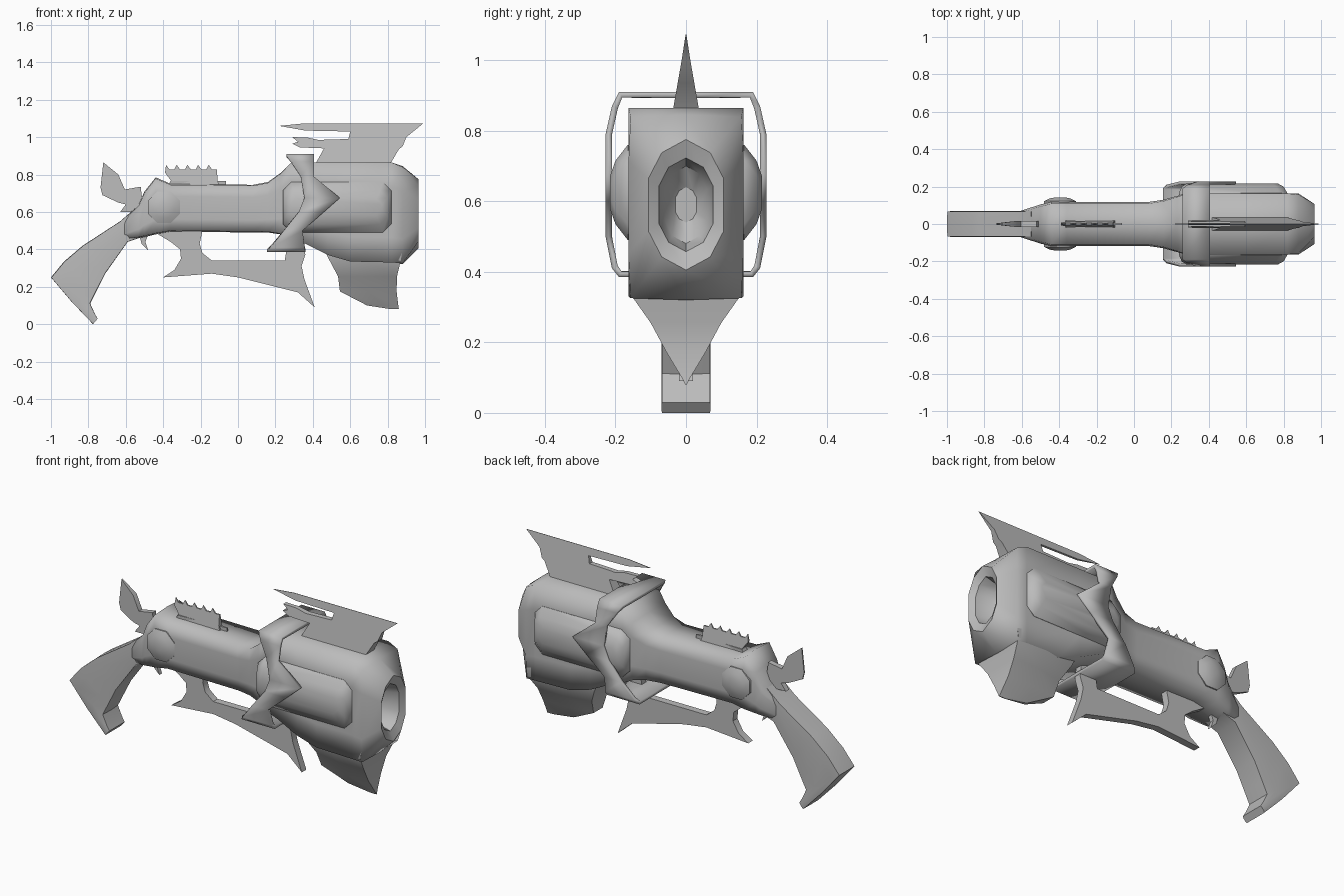
import bpy, bmesh, math
from mathutils import Vector

if "Cube" in bpy.data.objects:
    bpy.data.objects.remove(bpy.data.objects["Cube"], do_unlink=True)

# One plain metal for everything
metal = bpy.data.materials.new("grey_metal")
metal.use_nodes = True
grey = (0.5, 0.5, 0.5, 1)
metal.diffuse_color = grey
metal.node_tree.nodes["Principled BSDF"].inputs["Base Color"].default_value = grey


def finish(name, bm, angle=35):
    bmesh.ops.recalc_face_normals(bm, faces=bm.faces[:])
    mesh = bpy.data.meshes.new(name)
    bm.to_mesh(mesh)
    bm.free()
    mesh.materials.append(metal)
    obj = bpy.data.objects.new(name, mesh)
    bpy.context.collection.objects.link(obj)
    bpy.ops.object.select_all(action='DESELECT')
    obj.select_set(True)
    bpy.context.view_layer.objects.active = obj
    bpy.ops.object.shade_smooth_by_angle(angle=math.radians(angle))
    return obj


def skin(name, rings, angle=35, start_cap=True, end_cap=True):
    """Join rings of equal point count into one surface."""
    bm = bmesh.new()
    loops = [[bm.verts.new(p) for p in ring] for ring in rings]
    for a, b in zip(loops, loops[1:]):
        for i in range(len(a)):
            j = (i + 1) % len(a)
            bm.faces.new((a[i], a[j], b[j], b[i]))
    if start_cap:
        bm.faces.new(loops[0])
    if end_cap:
        bm.faces.new(loops[-1])
    return finish(name, bm, angle)


def plate(name, outline, thickness):
    """Upright plate on the centre plane; thickness(x, z) is its half width."""
    bm = bmesh.new()
    sides = [[bm.verts.new((x, s * thickness(x, z), z)) for x, z in outline] for s in (-1, 1)]
    for side in sides:
        bm.faces.new(side)
    a, b = sides
    for i in range(len(a)):
        j = (i + 1) % len(a)
        bm.faces.new((a[i], a[j], b[j], b[i]))
    return finish(name, bm)


OVAL = [(0, 1), (.64, .8), (1, .4), (1, -.4), (.64, -.8), (0, -1)]
BOX = [(0, 1), (1, 1), (1, .5), (1, -.5), (1, -1), (0, -1)]


def section(low, high, width, square):
    """Ten-sided cross-section between two profile points, oval to box."""
    low, high = Vector((low[0], 0, low[1])), Vector((high[0], 0, high[1]))
    mid, half = (low + high) / 2, (high - low) / 2
    pts = [Vector(o).lerp(Vector(b), square) for o, b in zip(OVAL, BOX)]
    pts += [Vector((-p.x, p.y)) for p in pts[-2:0:-1]]
    return [mid + Vector((0, p.x * width, 0)) + half * p.y for p in pts]


# Body: x, bottom, top, half width, squareness
body = [(-.62, .45, .55, .066, .6), (-.53, .46, .64, .095, .7), (-.5, .465, .71, .105, .7),
        (-.44, .48, .785, .118, .8), (-.36, .495, .75, .118, .8), (.08, .49, .745, .118, .8),
        (.16, .49, .76, .13, .85), (.23, .48, .81, .15, .9), (.28, .46, .86, .163, 1),
        (.36, .43, .865, .163, 1), (.48, .37, .865, .163, 1), (.6, .335, .865, .163, 1),
        (.82, .33, .865, .163, 1), (.88, .32, .845, .163, .9), (.965, .405, .775, .107, 0)]
skin("body", [section((x, lo), (x, hi), w, k) for x, lo, hi, w, k in body], 120, True, False)

# Muzzle: bevelled rim and hollow bowl
muzzle = [(.965, .185, .107), (.945, .133, .077), (.86, .11, .06), (.82, .05, .03)]
skin("muzzle", [section((x, .59 - h), (x, .59 + h), w, 0) for x, h, w in muzzle], 35, False)

# Grip: front edge point, back edge point, half width
grip = [((-.5, .47), (-.55, .62), .07), ((-.59, .44), (-.63, .55), .07),
        ((-.71, .27), (-.83, .42), .07), ((-.76, .17), (-.93, .335), .07),
        ((-.79, .11), (-1, .25), .07), ((-.765, .055), (-.89, .12), .07),
        ((-.75, .03), (-.775, 0), .07)]
skin("grip", [section(f, b, w, .9) for f, b, w in grip], 50)

# Pointed skirt under the muzzle: height, rear x, front x, half width
skirt = [(.4, .46, .88, .16), (.34, .49, .87, .16), (.255, .535, .85, .1),
         (.175, .545, .848, .057), (.1, .69, .857, .012), (.08, .82, .86, .002)]
skin("skirt", [[(b, -w * .7, z), ((a + b) / 2, -w, z), (f, -w, z),
                (f, w, z), ((a + b) / 2, w, z), (b, w * .7, z)]
               for z, b, f, w in skirt for a in [f]], 50)


def octagon(y, x0, x1, z0, z1, cut):
    return [(x, y, z) for x, z in (
        (x0 + cut, z0), (x1 - cut, z0), (x1, z0 + cut), (x1, z1 - cut),
        (x1 - cut, z1), (x0 + cut, z1), (x0, z1 - cut), (x0, z0 + cut))]


# Side pods and round bolts
for side, s in (("right", -1), ("left", 1)):
    skin(side + "_pod", [octagon(s * .1, .24, .82, .49, .76, .045),
                         octagon(s * .165, .24, .82, .49, .76, .045),
                         octagon(s * .2, .255, .8, .535, .715, .04),
                         octagon(s * .216, .28, .77, .58, .67, .03)], 50)
    skin(side + "_bolt", [octagon(s * y, -.395 - r, -.395 + r, .625 - r, .625 + r, r * .59)
                          for y, r in ((.08, .085), (.122, .085), (.137, .055), (.143, .02))], 60)

# Zigzag band around the body: y, z, rear x, front x
band = [(0, .91, .26, .405), (.19, .91, .26, .405), (.21, .87, .285, .405),
        (.228, .79, .335, .405), (.228, .675, .355, .545), (.228, .6, .325, .46),
        (.228, .5, .245, .345), (.21, .41, .175, .356), (.19, .385, .155, .36), (0, .385, .155, .36)]
loop = band + [(-y, z, a, b) for y, z, a, b in band[-2:0:-1]]
bm = bmesh.new()
rows = [(bm.verts.new((a, y, z)), bm.verts.new((b, y, z))) for y, z, a, b in loop]
for p, q in zip(rows, rows[1:] + rows[:1]):
    bm.faces.new((p[0], p[1], q[1], q[0]))
band_obj = finish("zigzag_band", bm)
solid = band_obj.modifiers.new("thickness", 'SOLIDIFY')
solid.thickness = .018
solid.offset = -1

# Top fin, narrowing to a knife edge
plate("top_fin", [(.22, 1.06), (.35, 1.073), (.99, 1.073), (.9, 1), (.88, .95), (.86, .935),
                  (.81, .85), (.41, .85), (.46, .94), (.33, .945), (.29, .965), (.32, .975),
                  (.29, 1), (.37, .998), (.43, .985), (.59, .99), (.6, 1.03), (.36, 1.035)],
      lambda x, z: max(.001, .175 * (1.07 - z)))

# Toothed rear sight on its rail
teeth = []
for i in range(5):
    x = -.385 + i * .057
    teeth += [(x, .852), (x + .018, .828), (x + .045, .828)]
plate("rear_sight", [(-.34, .74), (-.36, .77), (-.39, .81)] + teeth + [(-.11, .77), (-.1, .74)],
      lambda x, z: max(.002, .16 * (.855 - z)))
plate("sight_rail", [(-.38, .73), (-.36, .766), (-.065, .766), (-.065, .73)],
      lambda x, z: .02 if x < -.1 else .004)

# Hammer
plate("hammer", [(-.72, .865), (-.64, .8), (-.605, .72), (-.52, .735), (-.515, .69), (-.48, .6),
                 (-.63, .6), (-.6, .64), (-.64, .65), (-.725, .69), (-.735, .73)],
      lambda x, z: .015 if x > -.65 else .004)

# Lower guard and trigger
plate("lower_guard", [(-.46, .5), (-.36, .44), (-.31, .4), (-.305, .35), (-.34, .29), (-.4, .25),
                      (-.14, .27), (0, .25), (.32, .17), (.41, .09), (.355, .24), (.34, .31),
                      (.36, .37), (.35, .46), (.27, .46), (.25, .34), (-.14, .34),
                      (-.19, .38), (-.205, .43), (-.19, .5)], lambda x, z: .02)
plate("trigger", [(-.53, .48), (-.515, .43), (-.48, .395), (-.495, .44), (-.48, .48)],
      lambda x, z: .012)
